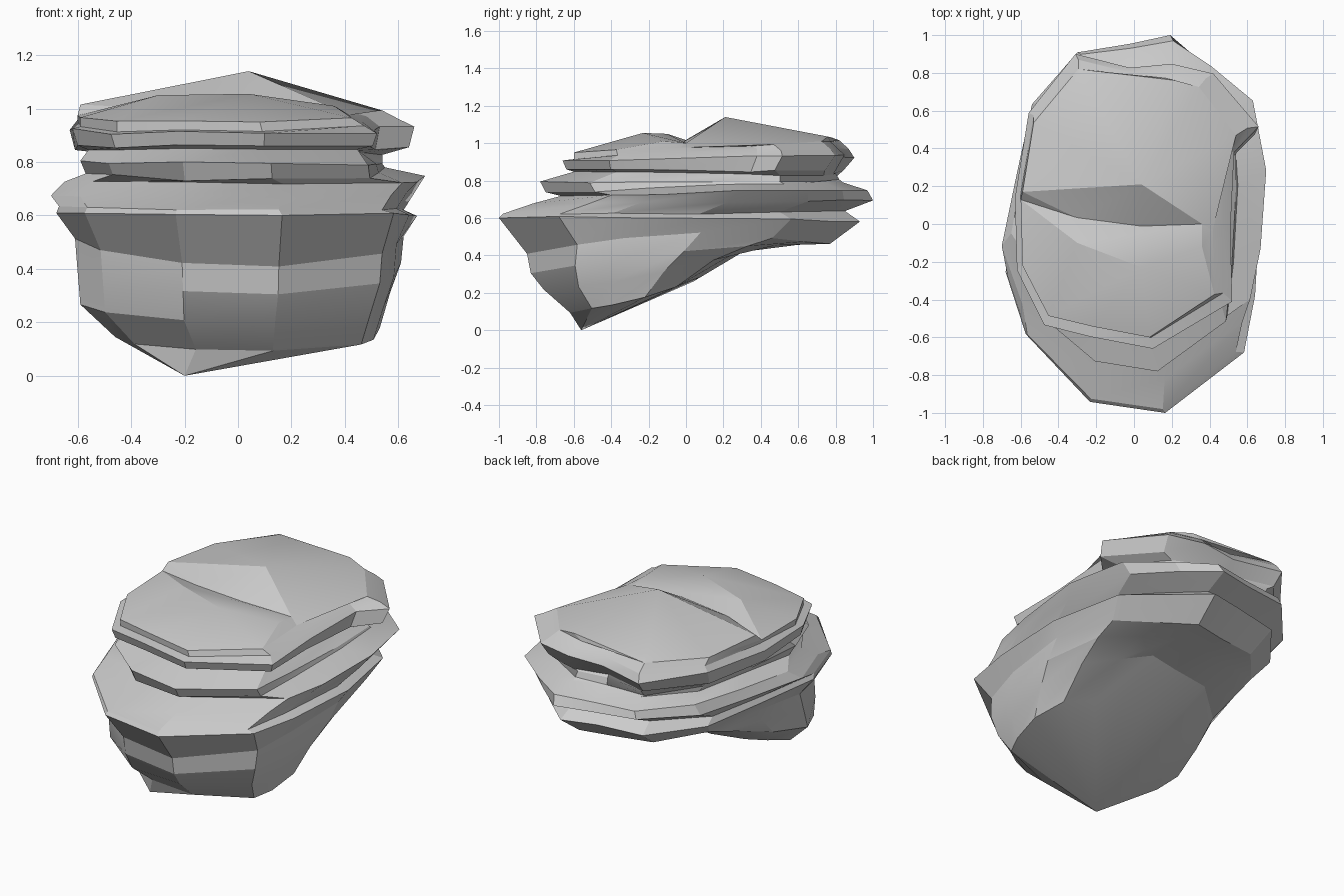
import bpy, bmesh, random, math

if "Cube" in bpy.data.objects:
    bpy.data.objects.remove(bpy.data.objects["Cube"])
random.seed(4)

# Plan outlines (same point order): wide lower rock, narrower upper rock
LOW = [(-.24, -.93), (.17, -.99), (.6, -.66), (.66, -.35), (.69, .15), (.6, .62), (.39, .83),
       (.2, 1), (-.02, .95), (-.3, .9), (-.54, .6), (-.62, .2), (-.7, -.22), (-.59, -.56)]
UP = [(-.22, -.54), (.1, -.6), (.52, -.36), (.51, 0), (.53, .40), (.66, .53), (.42, .8),
      (.2, .85), (-.02, .83), (-.3, .9), (-.54, .6), (-.61, .17), (-.6, -.2), (-.46, -.48)]

# Strata edges: blend to UP, front y, back y, left x, right x, front z, back z, side lift
RINGS = [
    (0, -.62, .08, -.46, .53, .10, .28, -.02),
    (0, -.76, .36, -.59, .57, .21, .45, -.04),
    (0, -.83, .60, -.60, .61, .31, .46, .02),
    (0, -.85, .77, -.61, .62, .41, .46, .08),
    (0, -1.0, .93, -.68, .67, .605, .58, .01),
    (0, -.98, .85, -.67, .62, .625, .63, .0),
    (0, -.82, 1.0, -.70, .66, .67, .70, .0),
    (.1, -.67, .97, -.65, .70, .72, .755, .0),
    (.3, -.75, .84, -.57, .55, .73, .79, .01),
    (.35, -.78, .82, -.59, .54, .795, .80, .0),
    (.8, -.60, .82, -.56, .54, .845, .83, .0),
    (1, -.64, .84, -.61, .64, .86, .845, .0),
    (1, -.66, .90, -.63, .66, .905, .93, .01),
    (1, -.60, .87, -.60, .60, .91, .965, .02),
    (1, -.60, .82, -.60, .54, .95, 1.01, .0),
]


def ring_points(k, yf, yb, xl, xr, zf, zb, lift):
    pts = [(a[0] * (1 - k) + b[0] * k, a[1] * (1 - k) + b[1] * k) for a, b in zip(LOW, UP)]
    x0, x1 = min(p[0] for p in pts), max(p[0] for p in pts)
    y0, y1 = min(p[1] for p in pts), max(p[1] for p in pts)
    out = []
    for x, y in pts:
        x *= xl / x0 if x < 0 else xr / x1
        t = (y - y0) / (y1 - y0)
        y = yf + t * (yb - yf)
        z = zf + t * (zb - zf) + lift * 4 * t * (1 - t) + random.uniform(-.008, .008)
        out.append((x, y, z))
    return out


def finish(name, bm):
    bmesh.ops.recalc_face_normals(bm, faces=bm.faces)
    me = bpy.data.meshes.new(name)
    bm.to_mesh(me)
    bm.free()
    ob = bpy.data.objects.new(name, me)
    bpy.context.collection.objects.link(ob)
    bpy.ops.object.select_all(action='DESELECT')
    ob.select_set(True)
    bpy.context.view_layer.objects.active = ob
    bpy.ops.object.shade_smooth_by_angle(angle=math.radians(18))
    return ob


def hull(name, pts):
    bm = bmesh.new()
    for p in pts:
        bm.verts.new(p)
    r = bmesh.ops.convex_hull(bm, input=bm.verts)
    junk = {v for v in r['geom_interior'] + r['geom_unused'] if isinstance(v, bmesh.types.BMVert)}
    bmesh.ops.delete(bm, geom=list(junk), context='VERTS')
    return finish(name, bm)


# Layered rock body
bm = bmesh.new()
loops = [[bm.verts.new(p) for p in ring_points(*r)] for r in RINGS]
n = len(LOW)
for a, b in zip(loops, loops[1:]):
    for i in range(n):
        j = (i + 1) % n
        bm.faces.new((a[i], a[j], b[j], b[i]))
tip = bm.verts.new((-.2, -.56, 0))
mid = bm.verts.new((0, .1, .97))
for i in range(n):
    j = (i + 1) % n
    bm.faces.new((tip, loops[0][j], loops[0][i]))
    bm.faces.new((mid, loops[-1][i], loops[-1][j]))
rim = [tuple(v.co) for v in loops[-1]]
finish("layered_rock", bm)

# Front top slab, sloping down towards the front
step = [(.36, 0, 1.0), (.04, -.03, 1.0), (-.3, .03, 1.0)]
hull("front_top_slab", [p for p in rim if p[1] < .3] + step +
     [(-.3, -.1, 1.05), (.04, -.23, 1.055), (.36, -.12, 1.01)])

# Rear top slab with the raised ridge
hull("rear_top_slab", [p for p in rim if p[1] > -.05] + step +
     [(-.59, .17, 1.015), (.04, .21, 1.14), (.27, .32, 1.055), (.46, .45, 1.0),
      (.22, .76, 1.035), (-.28, .78, 1.03)])
